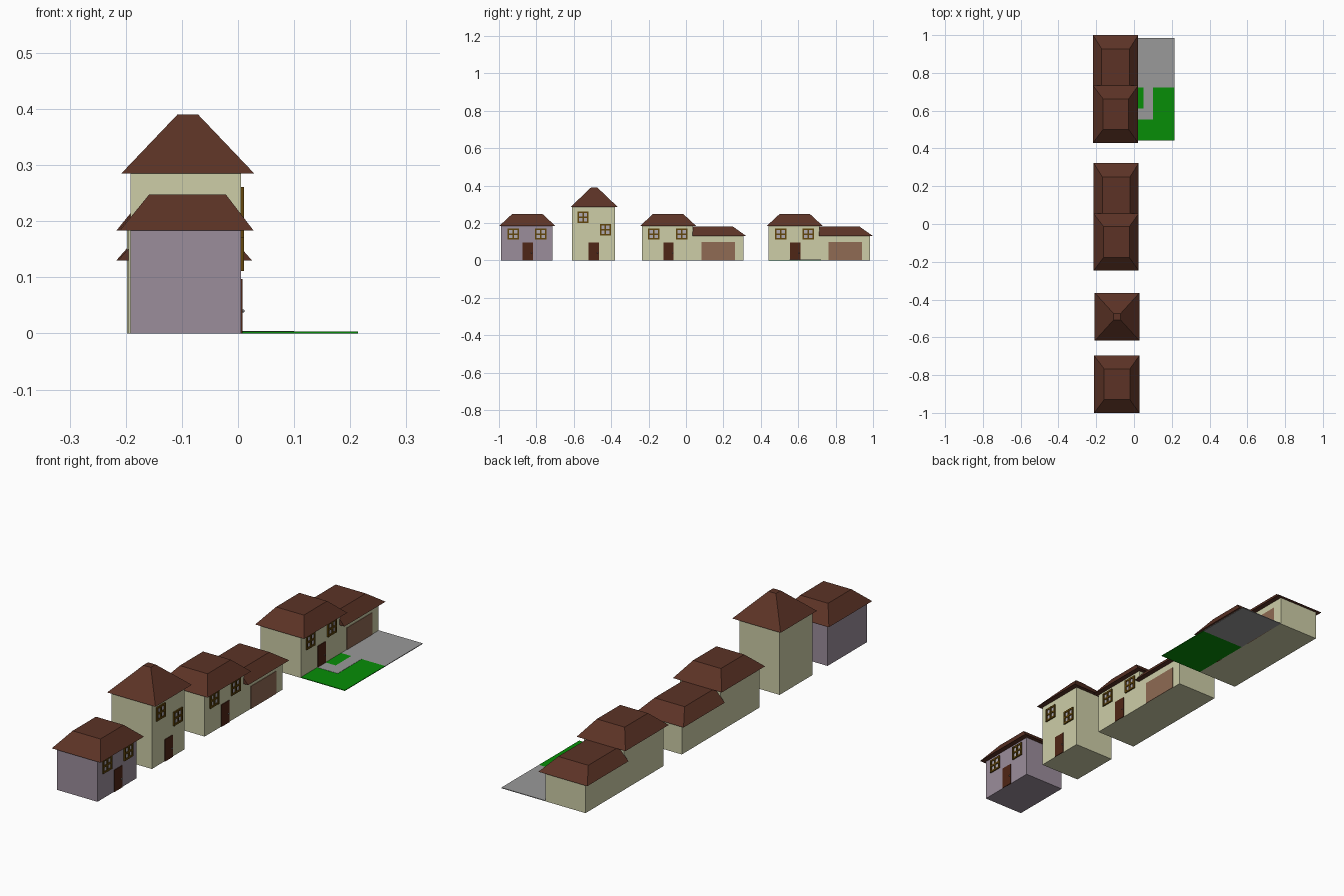
import bpy, bmesh

if "Cube" in bpy.data.objects:
    bpy.data.objects.remove(bpy.data.objects["Cube"])


def material(name, rgb):
    m = bpy.data.materials.new(name)
    m.diffuse_color = tuple((c / 255) ** 2.2 for c in rgb) + (1,)
    m.use_nodes = True
    m.node_tree.nodes["Principled BSDF"].inputs["Base Color"].default_value = m.diffuse_color
    return m


CREAM = material("cream", (204, 204, 166))
LILAC = material("lilac", (154, 140, 154))
ROOF = material("roof", (92, 54, 42))
DOOR = material("door", (80, 42, 28))
GARAGE = material("garage_door", (142, 106, 84))
FRAME = material("frame", (98, 72, 20))
GLASS = material("glass", (176, 170, 176))
GRASS = material("grass", (16, 140, 16))
PAVING = material("paving", (152, 152, 152))
METAL = material("metal", (130, 130, 130))


def frustum(name, low, high, z0, z1, mat):
    """Solid between two rectangles (x0, x1, y0, y1) at heights z0 and z1."""
    bm = bmesh.new()
    rings = []
    for (x0, x1, y0, y1), z in ((low, z0), (high, z1)):
        rings.append([bm.verts.new((x, y, z)) for x, y in
                      ((x0, y0), (x1, y0), (x1, y1), (x0, y1))])
    a, b = rings
    bm.faces.new(a[::-1])
    bm.faces.new(b)
    for i in range(4):
        j = (i + 1) % 4
        bm.faces.new((a[i], a[j], b[j], b[i]))
    me = bpy.data.meshes.new(name)
    bm.to_mesh(me)
    bm.free()
    me.materials.append(mat)
    ob = bpy.data.objects.new(name, me)
    bpy.context.collection.objects.link(ob)
    return ob


def box(name, x0, x1, y0, y1, z0, z1, mat):
    return frustum(name, (x0, x1, y0, y1), (x0, x1, y0, y1), z0, z1, mat)


def window(name, x, y, z, s=0.061, t=0.008):
    # three uprights and three rails around four panes
    box(name + "_glass", x - 0.002, x + 0.002, y + t / 2, y + s - t / 2,
        z + t / 2, z + s - t / 2, GLASS)
    for i in range(3):
        o = i * (s - t) / 2
        box(f"{name}_upright_{i}", x - 0.002, x + 0.006, y + o, y + o + t, z, z + s, FRAME)
        box(f"{name}_rail_{i}", x - 0.002, x + 0.0055, y, y + s, z + o, z + o + t, FRAME)


def front_door(name, x, y):
    box(name, x - 0.002, x + 0.003, y, y + 0.055, 0, 0.097, DOOR)
    bpy.ops.mesh.primitive_uv_sphere_add(segments=10, ring_count=6, radius=0.003,
                                         location=(x + 0.004, y + 0.048, 0.04))
    knob = bpy.context.object
    knob.name = name + "_knob"
    knob.data.materials.append(METAL)
    bpy.ops.object.shade_smooth()


def house(name, y, dx, wall, garage=False):
    x0, x1 = -0.192 + dx, 0.005 + dx
    r0, r1 = -0.211 + dx, 0.028 + dx
    # main block with its hipped roof
    box(name + "_walls", x0, x1, y + 0.011, y + 0.285, 0, 0.185, wall)
    frustum(name + "_roof", (r0, r1, y, y + 0.303),
            (r0 + 0.053, r1 - 0.05, y + 0.07, y + 0.233), 0.183, 0.248, ROOF)
    front_door(name + "_door", x1, y + 0.126)
    window(name + "_window_a", x1, y + 0.045, 0.111)
    window(name + "_window_b", x1, y + 0.194, 0.111)
    if garage:
        # lower wing, roof butting against the main wall
        box(name + "_garage_walls", x0, x1, y + 0.285, y + 0.555, 0, 0.135, wall)
        frustum(name + "_garage_roof", (r0, r1, y + 0.282, y + 0.57),
                (r0 + 0.046, r1 - 0.046, y + 0.282, y + 0.497), 0.13, 0.182, ROOF)
        box(name + "_garage_door", x1 - 0.002, x1 + 0.002, y + 0.331, y + 0.51,
            0, 0.1, GARAGE)


house("lilac_house", -1.0, 0, LILAC)
house("cream_house", -0.247, -0.003, CREAM, True)
house("garden_house", 0.43, -0.006, CREAM, True)

# tall narrow house
box("tower_walls", -0.192, 0.005, -0.609, -0.38, 0, 0.288, CREAM)
frustum("tower_roof", (-0.208, 0.029, -0.618, -0.364),
        (-0.108, -0.071, -0.508, -0.474), 0.285, 0.39, ROOF)
front_door("tower_door", 0.005, -0.521)
window("tower_window_upper", 0.005, -0.581, 0.2)
window("tower_window_lower", 0.005, -0.461, 0.134)

# garden, driveway and L-shaped path
box("lawn", -0.001, 0.214, 0.441, 0.722, 0, 0.003, GRASS)
box("driveway", -0.001, 0.214, 0.722, 0.985, 0, 0.003, PAVING)
box("path_to_door", -0.001, 0.1, 0.554, 0.611, 0.002, 0.004, PAVING)
box("path_to_driveway", 0.05, 0.1, 0.611, 0.722, 0.002, 0.004, PAVING)
